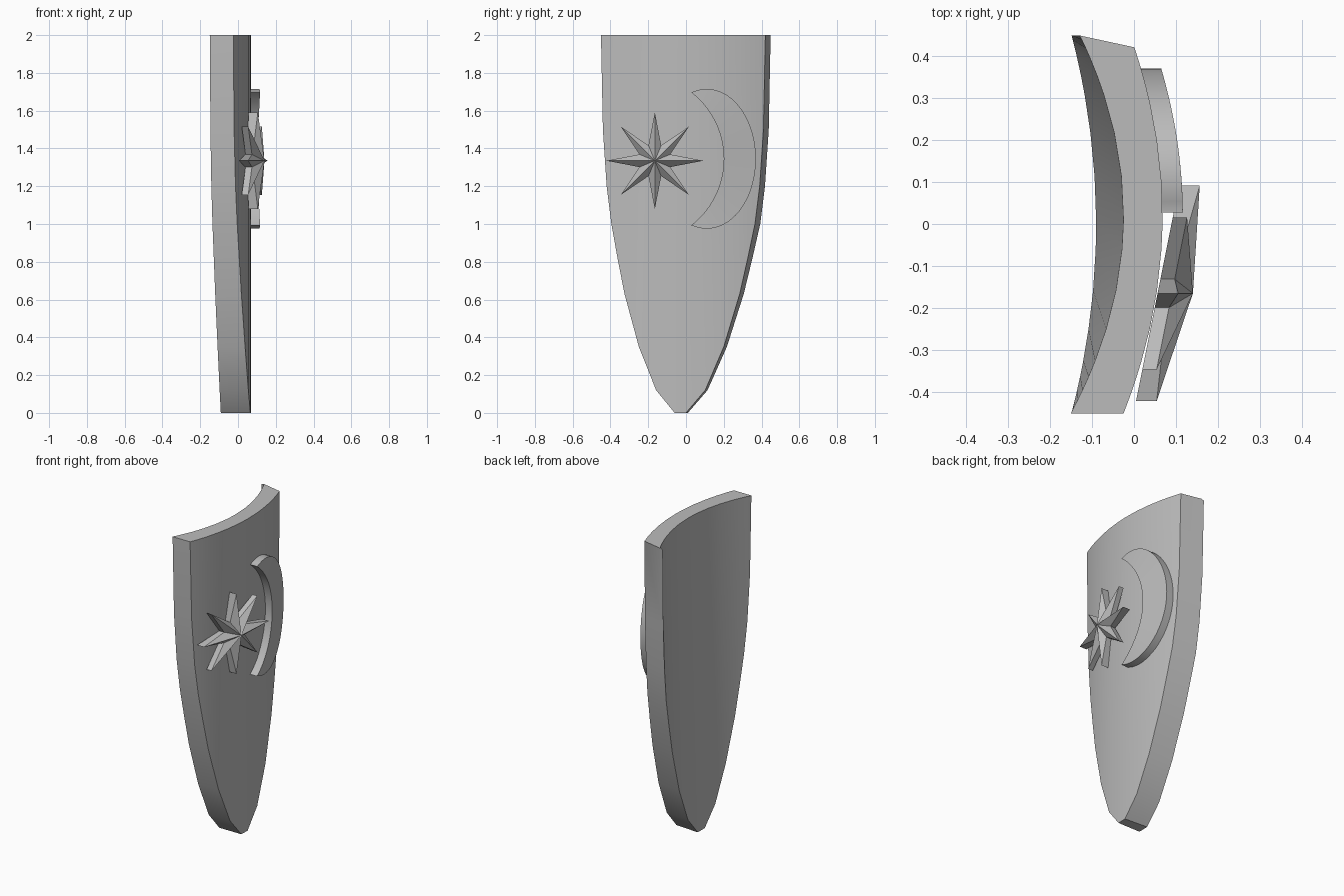
import bpy, bmesh
from math import sin, cos, pi, radians

if "Cube" in bpy.data.objects:
    bpy.data.objects.remove(bpy.data.objects["Cube"], do_unlink=True)

grey = bpy.data.materials.new("plain_grey")
grey.use_nodes = True
colour = (0.5, 0.5, 0.5, 1)
grey.diffuse_color = colour
grey.node_tree.nodes["Principled BSDF"].inputs["Base Color"].default_value = colour


def finish(name, bm, smooth_angle=None):
    bmesh.ops.remove_doubles(bm, verts=bm.verts, dist=0.0001)
    bmesh.ops.recalc_face_normals(bm, faces=bm.faces)
    mesh = bpy.data.meshes.new(name)
    bm.to_mesh(mesh)
    bm.free()
    mesh.materials.append(grey)
    obj = bpy.data.objects.new(name, mesh)
    bpy.context.collection.objects.link(obj)
    if smooth_angle:
        bpy.ops.object.select_all(action="DESELECT")
        obj.select_set(True)
        bpy.context.view_layer.objects.active = obj
        bpy.ops.object.shade_smooth_by_angle(angle=radians(smooth_angle))
    return obj


def loft(name, sections, smooth_angle):
    """Skin a row of four-cornered sections and cap both ends."""
    bm = bmesh.new()
    rings = [[bm.verts.new(p) for p in s] for s in sections]
    for a, b in zip(rings, rings[1:]):
        for i in range(4):
            j = (i + 1) % 4
            bm.faces.new((a[i], a[j], b[j], b[i]))
    bm.faces.new(rings[0])
    bm.faces.new(rings[-1])
    bmesh.ops.dissolve_degenerate(bm, dist=0.0001, edges=bm.edges)
    return finish(name, bm, smooth_angle)


def front_x(y):
    return 0.068 - 0.42 * (y - 0.02) ** 2


def back_top_x(y):
    return -0.025 - 0.567 * (y - 0.02) ** 2


def back_rim_x(y):
    return -0.09 - 0.29 * y * y


# Shield body: upright columns between the pointed rim and the flat top
half_rim = [(0.03, 0), (0.13, 0.12), (0.225, 0.35), (0.305, 0.63), (0.345, 0.82),
            (0.38, 1.0), (0.405, 1.2), (0.425, 1.5), (0.435, 1.995)]
columns = [(-w, z) for w, z in reversed(half_rim)] + half_rim
sections = []
for w, z in columns:
    yf = w - 0.03 + 0.015 * min(1, z)
    yb = yf + (0.01 + 0.018 * min(1, z) if w > 0 else 0)
    sections.append([(front_x(yf), yf, z), (front_x(yf), yf, 2),
                     (back_top_x(yb), yb, 2), (back_rim_x(yb), yb, z)])
loft("shield_body", sections, 35)

# Crescent: raised band that follows the curve of the shield
sections = []
steps = 40
for k in range(steps + 1):
    t = 2 * k / steps - 1
    a, b = radians(108) * t, radians(52.3) * t
    yo, zo = 0.11 + 0.26 * cos(a), 1.345 + 0.37 * sin(a)
    yi, zi = -0.245 + 0.445 * cos(b), 1.345 + 0.445 * sin(b)
    sections.append([(front_x(yo) - 0.005, yo, zo), (front_x(yo) + 0.048, yo, zo),
                     (front_x(yi) + 0.048, yi, zi), (front_x(yi) - 0.005, yi, zi)])
loft("crescent_emblem", sections, 35)

# Star: eight ridged points on a plate tilted to sit on the shield
bm = bmesh.new()
cy, cz = -0.165, 1.335


def star_vert(r, angle, lift):
    y = cy + r * cos(angle)
    return bm.verts.new((0.06 + 0.2 * (y - cy) + lift, y, cz + r * sin(angle)))


front, back = [], []
for k in range(16):
    r = 0.088 if k % 2 else 0.256
    lift = 0.045 if k % 4 == 0 else 0.03
    front.append(star_vert(r, k * pi / 8, lift))
    back.append(star_vert(r, k * pi / 8, -0.004))
peak, base = star_vert(0, 0, 0.08), star_vert(0, 0, -0.004)
for k in range(16):
    j = (k + 1) % 16
    bm.faces.new((front[k], front[j], peak))
    bm.faces.new((back[j], back[k], base))
    bm.faces.new((back[k], back[j], front[j], front[k]))
finish("star_emblem", bm)
